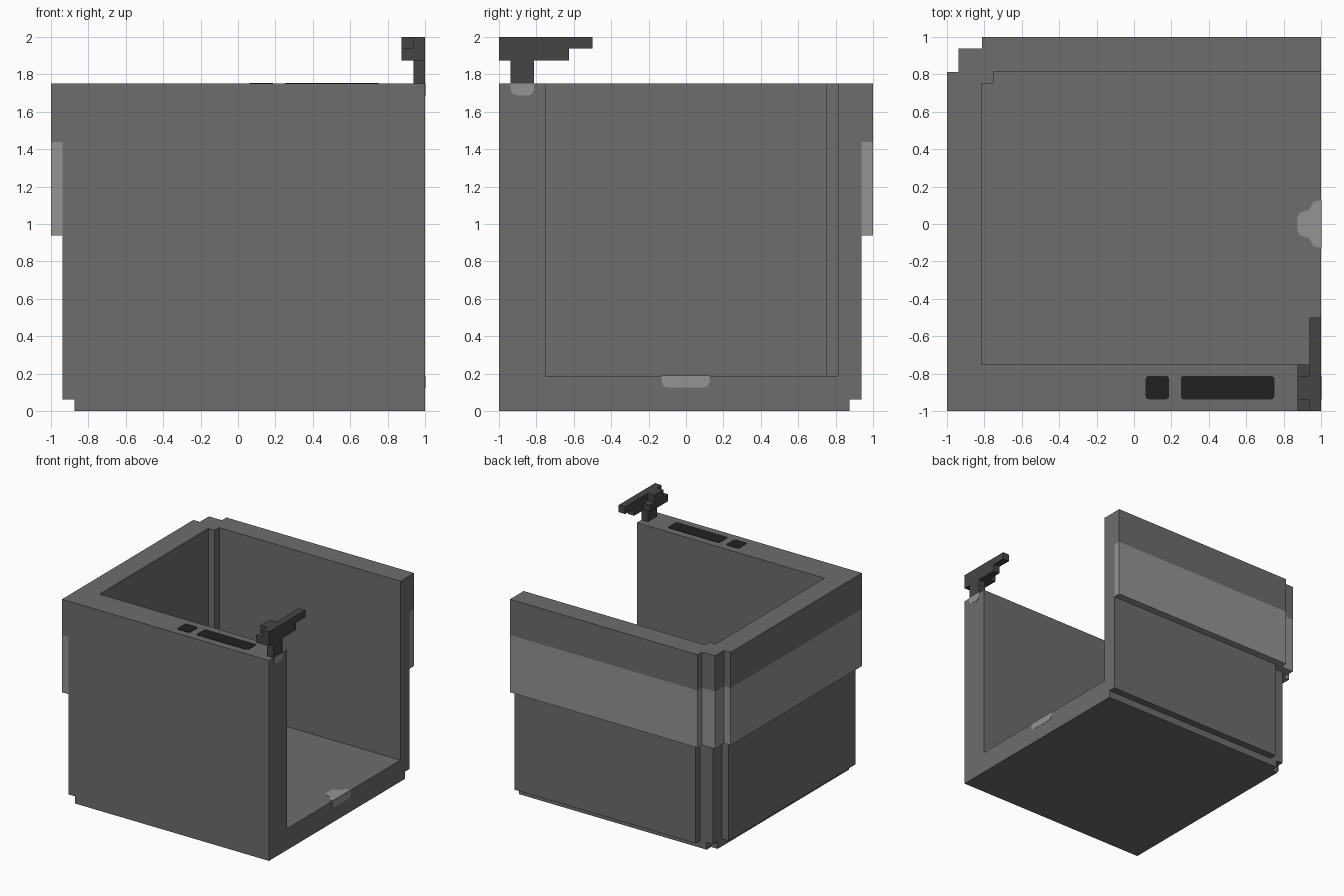
import bpy, bmesh, math
from mathutils import Vector

cube = bpy.data.objects.get("Cube")
if cube:
    bpy.data.objects.remove(cube, do_unlink=True)

U = 0.0625  # grid step of the blocky design


def material(name, v):
    m = bpy.data.materials.new(name)
    m.use_nodes = True
    m.diffuse_color = (v, v, v, 1)
    m.node_tree.nodes["Principled BSDF"].inputs["Base Color"].default_value = (v, v, v, 1)
    return m


BODY = material("mid grey", 0.153)
LIGHT = material("light grey", 0.296)
DARK = material("dark grey", 0.060)
BLACK = material("near black", 0.0152)


def prism(name, pts, levels, mats, axis="z", rule=None):
    """Extrude a 2D outline through the levels along an axis."""
    place = {"z": lambda a, b, h: (a, b, h), "x": lambda a, b, h: (h, a, b)}[axis]
    bm = bmesh.new()
    rings = [[bm.verts.new(place(a, b, h)) for a, b in pts] for h in levels]
    for lo, hi in zip(rings, rings[1:]):
        for i in range(len(pts)):
            j = (i + 1) % len(pts)
            bm.faces.new((lo[i], lo[j], hi[j], hi[i]))
    bm.faces.new(rings[0][::-1])
    bm.faces.new(rings[-1])
    bmesh.ops.recalc_face_normals(bm, faces=bm.faces)
    if rule:
        for f in bm.faces:
            f.material_index = rule(f)
    me = bpy.data.meshes.new(name)
    bm.to_mesh(me)
    bm.free()
    for m in mats:
        me.materials.append(m)
    ob = bpy.data.objects.new(name, me)
    bpy.context.collection.objects.link(ob)
    return ob


def rounded(a0, a1, b0, b1, r=0.015, top=True):
    """Rectangle with clipped corners; the upper pair may stay square."""
    low = [(a0, b0 + r), (a0 + r * 0.3, b0 + r * 0.3), (a0 + r, b0),
           (a1 - r, b0), (a1 - r * 0.3, b0 + r * 0.3), (a1, b0 + r)]
    if not top:
        return low + [(a1, b1), (a0, b1)]
    return low + [(a1, b1 - r), (a1 - r * 0.3, b1 - r * 0.3), (a1 - r, b1),
                  (a0 + r, b1), (a0 + r * 0.3, b1 - r * 0.3), (a0, b1 - r)]


# Outlines seen from above
def outer(s):
    """Outer outline with a stepped back corner, inset by s."""
    return [(1, 1 - s), (-13 * U + s, 1 - s), (-13 * U + s, 15 * U - s),
            (-15 * U + s, 15 * U - s), (-15 * U + s, 13 * U - s),
            (-1 + s, 13 * U - s), (-1 + s, -1)]


front_end = [(1, -1)]
inner = [(1, -0.75), (-13 * U, -0.75), (-13 * U, 0.75), (-0.75, 0.75),
         (-0.75, 13 * U), (1, 13 * U)]

# Base and floor
prism("base_plinth", [(-0.875, -1), (1, -1), (1, 0.875), (-13 * U, 0.875),
                      (-13 * U, 13 * U), (-0.875, 13 * U)], (0, U), [BODY])
prism("floor_slab", outer(U) + front_end, (U, 3 * U), [BODY])

# Lower walls
prism("lower_walls", outer(U) + front_end + inner, (3 * U, 15 * U), [BODY])


# Upper walls, with a light band around the outside
def band(f):
    c = f.calc_center_median()
    if f.normal.z < -0.5:
        return 1
    in_band = abs(f.normal.z) < 0.5 and c.z < 23 * U
    return int(in_band and (c.x < -15 * U + 0.001 or c.y > 15 * U - 0.001))


prism("upper_walls", outer(0) + [(-15 * U, -1)] + front_end + inner + [(1, 15 * U)],
      (15 * U, 23 * U, 28 * U), [BODY, LIGHT], rule=band)

# Dark slots on the front wall's top
for name, x0, x1 in (("short_slot", U, 3 * U), ("long_slot", 0.25, 0.75)):
    prism(name, rounded(x0, x1, -15 * U, -13 * U), (1.745, 1.753), [BLACK])

# Light wear patches on the open side
half = [(1, 0.128), (0.958, 0.118), (0.937, 0.075), (0.89, 0.062), (0.875, 0.04)]
prism("floor_lip_patch", half + [(x, -y) for x, y in reversed(half)],
      (3 * U - 0.004, 3 * U + 0.003), [LIGHT])
prism("floor_edge_patch", rounded(-0.13, 0.125, 2 * U, 3 * U, 0.03, False),
      (0.996, 1.002), [LIGHT], axis="x")
prism("wall_end_patch", rounded(-15 * U, -13 * U, 27 * U, 28 * U, 0.03, False),
      (0.996, 1.002), [LIGHT], axis="x")

# Stepped lever with its post, and the lever's side block
prism("lever", [(-1, 1.875), (-15 * U, 1.875), (-15 * U, 1.75), (-13 * U, 1.75),
                (-13 * U, 1.875), (-0.625, 1.875), (-0.625, 31 * U), (-0.5, 31 * U),
                (-0.5, 2), (-1, 2)], (15 * U, 1), [DARK], axis="x")
prism("lever_side_block", [(-1, 1.875), (-0.75, 1.875), (-0.75, 31 * U), (-13 * U, 31 * U),
                           (-13 * U, 2), (-15 * U, 2), (-15 * U, 31 * U), (-1, 31 * U)],
      (14 * U, 15 * U), [DARK], axis="x")
